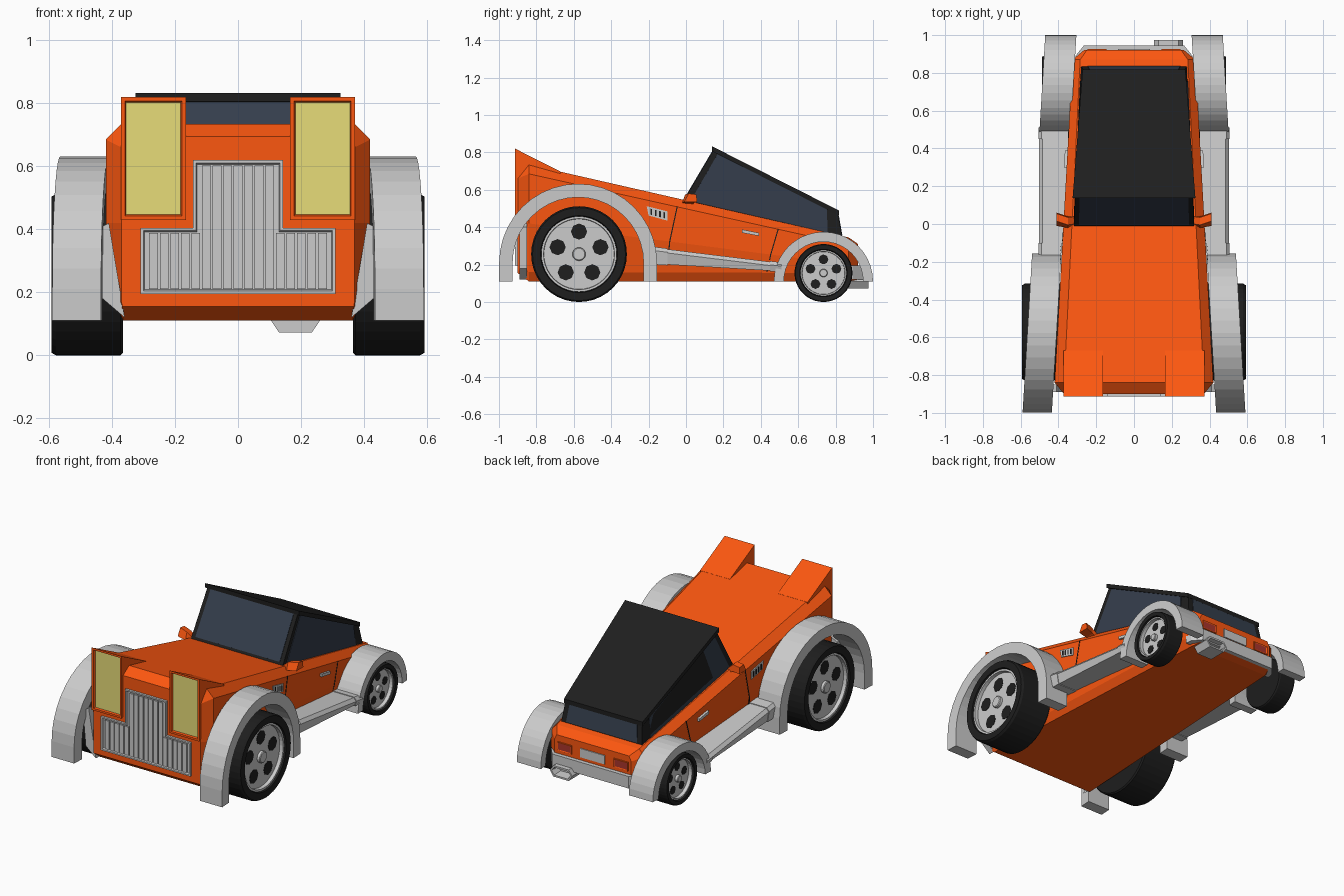
import bpy, bmesh
from math import sin, cos, pi
from mathutils import Vector

if "Cube" in bpy.data.objects:
    bpy.data.objects.remove(bpy.data.objects["Cube"])


def mat(name, r, g, b):
    m = bpy.data.materials.new(name)
    m.diffuse_color = (r, g, b, 1)
    m.use_nodes = True
    m.node_tree.nodes["Principled BSDF"].inputs["Base Color"].default_value = m.diffuse_color
    return m


ORANGE = mat("orange_paint", 0.98, 0.095, 0.005)
BLACK = mat("black_rubber", 0.013, 0.013, 0.013)
GLASS = mat("dark_glass", 0.035, 0.048, 0.073)
YELLOW = mat("lamp_yellow", 0.8, 0.72, 0.19)
RED = mat("lamp_red", 0.4, 0.035, 0.025)
GREY = mat("light_grey", 0.75, 0.75, 0.75)


def loft(name, rings, m=GREY, mirror=False, recess=None):
    """Skin equal-length rings with capped ends; recess = (direction, rim, depth, material)."""
    bm = bmesh.new()
    vs = [[bm.verts.new(p) for p in r] for r in rings]
    n = len(vs[0])
    for a, b in zip(vs, vs[1:]):
        for i in range(n):
            j = (i + 1) % n
            bm.faces.new((a[i], a[j], b[j], b[i]))
    bm.faces.new(vs[0])
    bm.faces.new(vs[-1])
    bmesh.ops.recalc_face_normals(bm, faces=bm.faces)
    me = bpy.data.meshes.new(name)
    me.materials.append(m)
    if recess:
        direction, rim, depth, inner = recess
        me.materials.append(inner)
        d = Vector(direction)
        f = max(bm.faces, key=lambda q: q.normal.dot(d))
        bmesh.ops.inset_individual(bm, faces=[f], thickness=rim)
        bmesh.ops.inset_individual(bm, faces=[f], thickness=0.006, depth=-depth)
        f.material_index = 1
    bm.to_mesh(me)
    bm.free()
    ob = bpy.data.objects.new(name, me)
    bpy.context.collection.objects.link(ob)
    if mirror:
        ob.modifiers.new("mirror", 'MIRROR')
    return ob


def box(name, x0, x1, y0, y1, z0, z1, m=GREY, mirror=False, recess=None):
    return loft(name, [[(x0, y0, z), (x1, y0, z), (x1, y1, z), (x0, y1, z)] for z in (z0, z1)],
                m, mirror, recess)


def along_x(name, pts, x0, x1, m=GREY, mirror=False, recess=None):
    return loft(name, [[(x, y, z) for y, z in pts] for x in (x0, x1)], m, mirror, recess)


def along_y(name, pts, y0, y1, m=GREY, mirror=False, recess=None):
    return loft(name, [[(x, y, z) for x, z in pts] for y in (y0, y1)], m, mirror, recess)


# Body shell
def section(y, *pts):
    return [(x, y, z) for x, z in pts] + [(-x, y, z) for x, z in reversed(pts)]


loft("body", [
    section(-0.90, (0.368, 0.155), (0.37, 0.17), (0.37, 0.42), (0.37, 0.66), (0.355, 0.695)),
    section(-0.84, (0.365, 0.11), (0.385, 0.16), (0.42, 0.42), (0.42, 0.685), (0.37, 0.735)),
    section(0.87, (0.275, 0.11), (0.31, 0.155), (0.325, 0.2), (0.325, 0.305), (0.285, 0.345)),
    section(0.92, (0.255, 0.12), (0.262, 0.15), (0.265, 0.2), (0.265, 0.28), (0.25, 0.31))], ORANGE)


def side_x(y, z):
    t = (y + 0.84) / 1.71
    x, mid = 0.42 - 0.095 * t, 0.42 - 0.22 * t
    return x if z >= mid else x - (0.035 - 0.02 * t) * (mid - z) / (mid - 0.155)


def side_plate(name, pts, t, m):
    loft(name, [[(side_x(y, z) + o, y, z) for y, z in pts] for o in (-0.01, t)], m, True)


# Headlight fins with recessed lamps
along_x("headlight_fin", [(-0.914, 0.43), (-0.914, 0.82), (-0.67, 0.697), (-0.67, 0.6)],
        0.165, 0.372, ORANGE, True, ((0, -1, 0), 0.018, 0.011, YELLOW))

# Stepped grille and its bars
step = [(0.31, 0.195), (0.31, 0.405), (0.143, 0.405), (0.143, 0.62)]
along_y("grille_frame", step + [(-x, z) for x, z in reversed(step)], -0.914, -0.88,
        GREY, False, ((0, -1, 0), 0.013, 0.011, GREY))
for i in range(-8, 9):
    x = i * 0.0335
    box("grille_bar", x - 0.014, x + 0.014, -0.911, -0.89, 0.21, 0.602 if abs(i) < 4 else 0.388)


# Cabin frame, roof and windows
def pair(f, r):
    return [f, r, (-r[0], r[1], r[2]), (-f[0], f[1], f[2])]


low = pair((0.318, -0.02, 0.53), (0.28, 0.835, 0.345))
top = pair((0.312, 0.15, 0.818), (0.265, 0.812, 0.475))
loft("cabin_frame", [low, top], BLACK)
loft("roof", [pair((0.325, 0.138, 0.806 + h), (0.272, 0.818, 0.462 + h)) for h in (0, 0.027)], BLACK)


def window(name, i, u0, u1, v0, v1, mirror=False):
    a, b = Vector(low[i]), Vector(low[(i + 1) % 4])
    d, c = Vector(top[i]), Vector(top[(i + 1) % 4])
    n = (b - a).cross(d - a).normalized()
    n *= 1 if n.dot(a + b + c + d - 4 * Vector((0, 0.4, 0.55))) > 0 else -1
    quad = [a.lerp(b, u).lerp(d.lerp(c, u), v) for u, v in ((u0, v0), (u1, v0), (u1, v1), (u0, v1))]
    loft(name, [[p + n * o for p in quad] for o in (-0.005, 0.003)], GLASS, mirror)


window("side_window", 0, 0.04, 0.91, 0.06, 0.95, True)
window("rear_window", 1, 0.06, 0.94, 0.1, 0.9)
window("windshield", 3, 0.04, 0.96, 0.1, 0.95)


# Fenders, splayed slightly outward toward the front
def fender(name, cy, cz, ro, ri, width):
    def arc(r):
        pts = [(cy + r * cos(pi * k / 20), cz + r * sin(pi * k / 20)) for k in range(21)]
        return [(cy + r, 0.11)] + pts + [(cy - r, 0.11)] if cz > 0.111 else pts
    prof = arc(ro) + arc(ri)[::-1]
    loft(name, [[(0.53 - 0.06 * y - w, y, z) for y, z in prof] for w in (0, width)], GREY, True)


fender("front_fender", -0.577, 0.21, 0.422, 0.35, 0.155)
fender("rear_fender", 0.735, 0.11, 0.265, 0.212, 0.165)
along_y("fender_bracket", [(0.36, 0.12), (0.43, 0.18), (0.45, 0.4), (0.41, 0.42)],
        -0.89, -0.85, GREY, True)


# Side sills with end collars
def sill(name, y0, y1, grow):
    rings = []
    for y in (y0, y1):
        t = (y + 0.18) / 0.67
        zb, zt = 0.205 - 0.04 * t - grow, 0.292 - 0.082 * t + grow
        rings.append([(0.3, y, zb), (0.49 + grow, y, zb), (0.502 + grow, y, zt - 0.02),
                      (0.485 + grow, y, zt), (0.3, y, zt)])
    loft(name, rings, GREY, True)


sill("side_sill", -0.2, 0.5, 0)
sill("sill_collar_front", -0.17, -0.10, 0.004)
sill("sill_collar_rear", 0.45, 0.51, 0.004)


# Wheels
def lathe(name, prof, cy, cz, m, n=40):
    loft(name, [[(x, cy + r * cos(2 * pi * k / n), cz + r * sin(2 * pi * k / n)) for k in range(n)]
                for r, x in prof], m, True)


def wheel(pos, cy, R, x0, x1):
    rim = R * 0.78
    lathe(pos + "_tyre", [(rim, x0), (R * 0.97, x0), (R, x0 + 0.008), (R, x1 - 0.014),
                          (R * 0.97, x1), (rim + 0.006, x1 - 0.002), (rim, x1 - 0.045)], cy, R, BLACK)
    lathe(pos + "_rim", [(rim - 0.01, x0 + 0.01), (rim + 0.002, x1 - 0.045), (rim + 0.002, x1 - 0.012),
                         (rim * 0.95, x1 - 0.012), (rim * 0.94, x1 - 0.034)], cy, R, GREY)
    lathe(pos + "_hub", [(R * 0.14, x1 - 0.05), (R * 0.14, x1 - 0.018), (R * 0.12, x1 - 0.014)],
          cy, R, GREY, 20)
    for k in range(5):
        a = pi / 2 + 2 * pi * k / 5
        lathe(pos + "_rim_hole", [(R * 0.17, x1 - 0.05), (R * 0.17, x1 - 0.032)],
              cy + R * 0.47 * cos(a), R + R * 0.47 * sin(a), BLACK, 8)


wheel("front", -0.572, 0.256, 0.365, 0.592)
wheel("rear", 0.735, 0.155, 0.37, 0.487)

# Rear bumper, lamps, plate and exhaust
bumper = [(0.315, 0.85), (0.31, 0.89), (0.265, 0.945), (-0.265, 0.945), (-0.31, 0.89), (-0.315, 0.85)]
loft("rear_bumper", [[(x, y, z) for x, y in bumper] for z in (0.12, 0.195)])
box("tail_lamp", 0.145, 0.245, 0.9, 0.926, 0.215, 0.27, ORANGE, True, ((0, 1, 0), 0.004, 0.002, RED))
box("rear_plate", -0.085, 0.085, 0.9, 0.926, 0.215, 0.27)
along_y("exhaust", [(0.105, 0.11), (0.13, 0.073), (0.235, 0.073), (0.26, 0.11), (0.235, 0.142), (0.13, 0.142)],
        0.86, 0.975, GREY, False, ((0, 1, 0), 0.012, 0.06, GREY))

# Door mirrors
loft("door_mirror", [
    [(0.315, 0.0, 0.515), (0.315, 0.04, 0.51), (0.315, 0.04, 0.54), (0.315, 0.0, 0.545)],
    [(0.35, -0.02, 0.53), (0.35, 0.04, 0.53), (0.35, 0.035, 0.57), (0.35, -0.005, 0.575)],
    [(0.41, -0.01, 0.535), (0.41, 0.06, 0.535), (0.41, 0.055, 0.575), (0.41, 0.015, 0.58)]],
    ORANGE, True)

# Side vents, door handles and door seams
side_plate("side_vent", [(-0.21, 0.512), (-0.10, 0.485), (-0.10, 0.435), (-0.20, 0.462)], 0.006, GREY)
for k in range(4):
    y = -0.19 + 0.023 * k
    z = 0.482 - 0.006 * k
    side_plate("vent_slot", [(y, z + 0.017), (y + 0.009, z + 0.015), (y + 0.009, z - 0.017), (y, z - 0.015)],
               0.008, BLACK)
side_plate("door_handle", [(0.30, 0.388), (0.39, 0.37), (0.39, 0.353), (0.30, 0.37)], 0.014, GREY)
for name, p in (("door_seam_front", [(-0.05, 0.51), (-0.09, 0.324), (-0.10, 0.22)]),
                ("door_seam_rear", [(0.49, 0.39), (0.45, 0.254), (0.43, 0.16)])):
    for (y0, z0), (y1, z1) in zip(p, p[1:]):
        side_plate(name, [(y0, z0), (y0 + 0.006, z0), (y1 + 0.006, z1), (y1, z1)], 0.002, BLACK)
